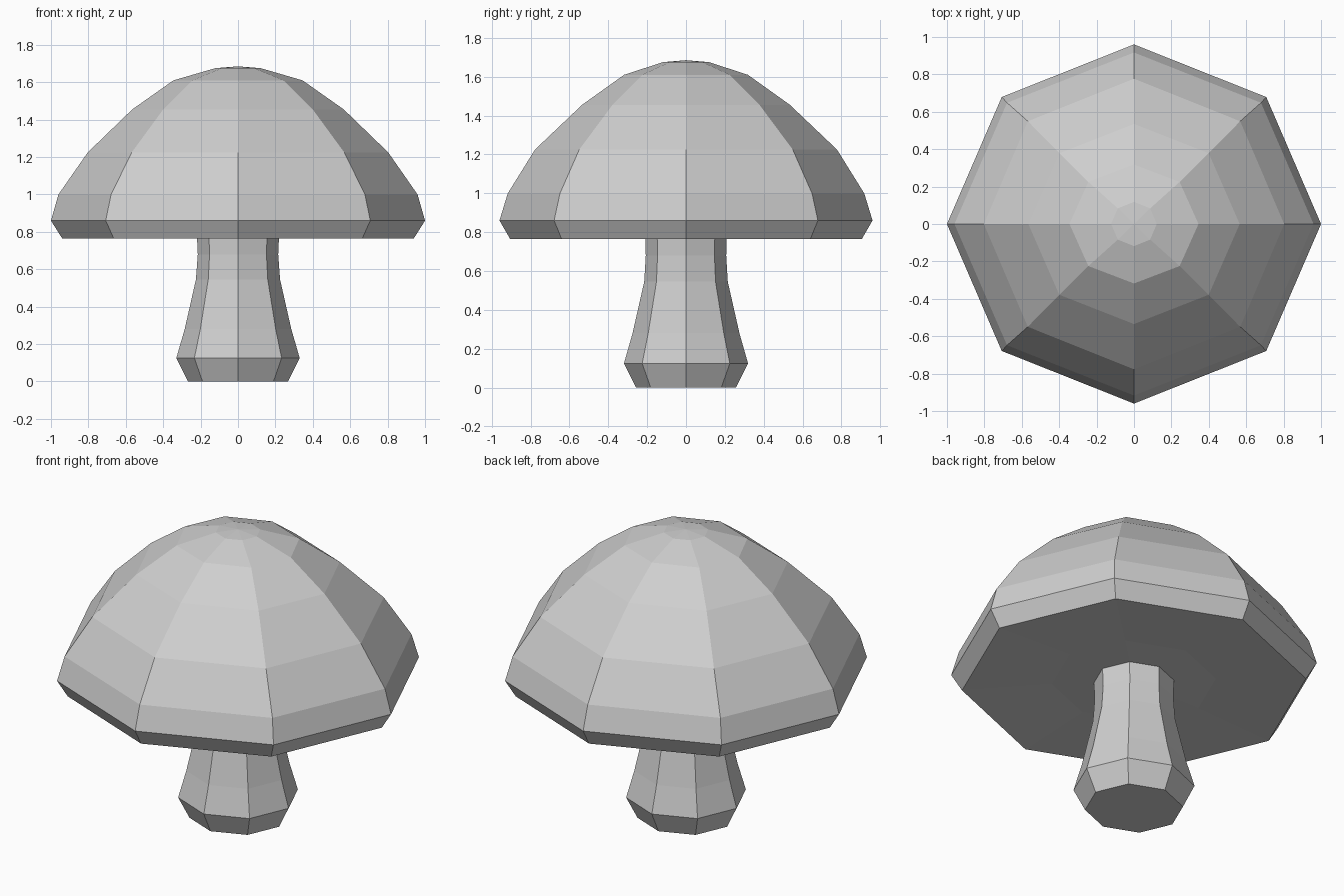
import bpy, bmesh
from math import sin, cos, pi

default = bpy.data.objects.get("Cube")
if default:
    bpy.data.objects.remove(default, do_unlink=True)

SIDES = 8

grey = bpy.data.materials.new("plain grey")
grey.use_nodes = True
colour = (0.62, 0.62, 0.62, 1)
grey.diffuse_color = colour
grey.node_tree.nodes["Principled BSDF"].inputs["Base Color"].default_value = colour


def lathe(name, profile):
    """Skin eight-sided rings (x radius, y radius, z); zero radius makes a pole."""
    bm = bmesh.new()
    rings = []
    for rx, ry, z in profile:
        count = SIDES if rx > 0 else 1
        rings.append([bm.verts.new((rx * cos(2 * pi * i / SIDES),
                                    ry * sin(2 * pi * i / SIDES), z))
                      for i in range(count)])
    for low, high in zip(rings, rings[1:]):
        for i in range(SIDES):
            j = (i + 1) % SIDES
            if len(low) == 1:
                bm.faces.new((low[0], high[j], high[i]))
            elif len(high) == 1:
                bm.faces.new((low[i], low[j], high[0]))
            else:
                bm.faces.new((low[i], low[j], high[j], high[i]))
    bmesh.ops.recalc_face_normals(bm, faces=bm.faces)
    mesh = bpy.data.meshes.new(name)
    bm.to_mesh(mesh)
    bm.free()
    mesh.materials.append(grey)
    obj = bpy.data.objects.new(name, mesh)
    bpy.context.collection.objects.link(obj)
    return obj


# Cap: shallow underside, bevelled rim, faceted dome
lathe("mushroom_cap", [
    (0, 0, 0.78), (0.45, 0.43, 0.785),
    (0.94, 0.905, 0.765), (1.0, 0.96, 0.86), (0.96, 0.917, 1.0),
    (0.803, 0.777, 1.225), (0.565, 0.535, 1.455),
    (0.345, 0.318, 1.61), (0.122, 0.118, 1.675), (0, 0, 1.685)])

# Stem: flat base, wide foot, narrow neck
lathe("mushroom_stem", [
    (0, 0, 0), (0.268, 0.257, 0), (0.33, 0.319, 0.125),
    (0.285, 0.275, 0.28), (0.225, 0.215, 0.545),
    (0.215, 0.207, 0.68), (0.22, 0.21, 0.79)])
